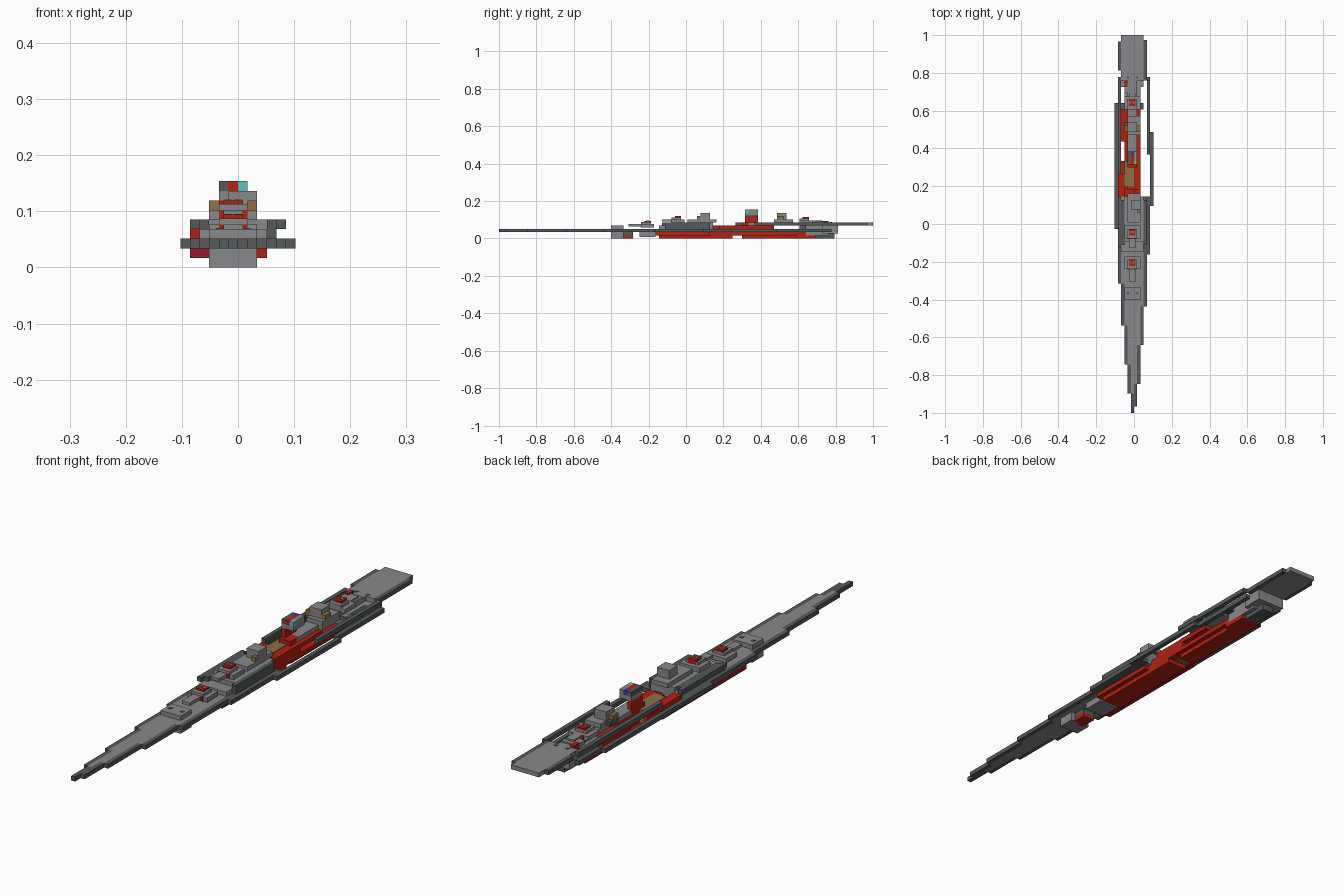
import bpy, bmesh
from mathutils import Matrix

if "Cube" in bpy.data.objects:
    bpy.data.objects.remove(bpy.data.objects["Cube"])

CELL = 2 / 117      # one building block
BOW = -1.0          # y of the bow tip


def paint(name, *rgb):
    m = bpy.data.materials.new(name)
    m.use_nodes = True
    col = (*rgb, 1)
    m.diffuse_color = col
    m.node_tree.nodes["Principled BSDF"].inputs["Base Color"].default_value = col
    return m


gray = paint("deck gray", .25, .25, .26)
dark = paint("dark hull gray", .09, .1, .1)
red = paint("hull red", .45, .015, .005)
crimson = paint("crimson", .33, .01, .025)
brown = paint("wood brown", .27, .16, .06)
cyan = paint("cyan lamp", .12, .53, .5)
blue = paint("blue lamp", .03, .04, .4)


def block(name, mat, x, y, z):
    """Box from cell ranges: x across, y counted from the bow, z up."""
    lo = [x[0] * CELL, BOW + y[0] * CELL, z[0] * CELL]
    hi = [x[1] * CELL, BOW + y[1] * CELL, z[1] * CELL]
    size = [b - a for a, b in zip(lo, hi)]
    mid = [(a + b) / 2 for a, b in zip(lo, hi)]
    bm = bmesh.new()
    bmesh.ops.create_cube(bm, size=1, matrix=Matrix.Translation(mid) @ Matrix.Diagonal((*size, 1)))
    me = bpy.data.meshes.new(name)
    bm.to_mesh(me)
    bm.free()
    me.materials.append(mat)
    ob = bpy.data.objects.new(name, me)
    bpy.context.collection.objects.link(ob)
    return ob


# Stepped foredeck with a dark rim on each side
left_steps = [(0, -1), (6, -2), (15, -3), (27, -4), (40, -5), (57, -6), (67, -6), (96, -5), (104, None)]
right_steps = [(0, 0), (2, 1), (9, 2), (21, 3), (33, 4), (49, 5), (64, 6), (67, 6), (87, 5), (104, None)]


def rim(name, steps, sign, inner_limit):
    for (y0, edge), (y1, _) in zip(steps, steps[1:]):
        inner = edge - sign
        if y0 < 67:
            inner = min(inner, inner_limit) if sign > 0 else max(inner, inner_limit)
        if y0 < 67 and abs(edge) > 5:
            inner = inner_limit
        block(name, dark, sorted((inner, edge)), (y0, y1), (2, 3))


rim("left_rim", right_steps, 1, 3)
rim("right_rim", left_steps, -1, -4)


def edge_at(steps, y):
    return [e for s, e in steps if s <= y and e is not None][-1]


cuts = sorted({s for s, e in left_steps + right_steps if s <= 67})
for y0, y1 in zip(cuts, cuts[1:]):
    a = max(edge_at(left_steps, y0) + 1, -4)
    b = min(edge_at(right_steps, y0) - 1, 3)
    if b > a:
        block("foredeck", gray, (a, b), (y0, y1), (2, 3))

# Raised stern deck and upper rims
block("stern_deck", gray, (-4, 3), (103, 117), (4, 5))
block("stern_rim", dark, (-5, -4), (106, 115), (4, 5))
block("stern_rim", dark, (3, 4), (103, 115.5), (4, 5))
block("upper_rim", dark, (-5, -4), (74, 104), (4, 5))
block("upper_rim", dark, (-5, -4), (51, 67), (4, 5))
block("upper_rim", dark, (4, 5), (80, 103), (4, 5))

# Lower hull
block("keel", red, (-3, 2), (50, 73), (0, 1))
block("keel", red, (-3, 1), (76, 94), (0, 1))
block("hull", red, (-3, 3), (49, 66), (1, 2))
block("hull_shelf", crimson, (-5, -3), (44, 74), (1, 2))
for x in ((-4, -3), (0, 2)):
    block("hull_wall", red, x, (66, 78), (1, 3))
block("hull_aft", red, (-2, 2), (78, 96), (1, 2))
block("hull_strip", red, (-4, -2), (84, 94), (1, 3))
block("red_side", red, (-5, -3), (67, 74), (3, 4))
block("red_gallery", red, (-2, 2), (69, 86), (3, 4))
block("wood_floor", brown, (-3, 0), (70, 78), (1, 4.1))

# Aft hull blocks
block("aft_base", gray, (-3, 2), (94, 103), (1, 4))
block("aft_box", gray, (-4, 3), (101, 106), (1.5, 4))
block("aft_keel", dark, (-2, 1), (97, 105), (0, 2))
block("aft_keel_red", red, (-3, 2), (93, 99), (0, 1))
block("aft_bridge", dark, (-4, 3), (94, 96), (3, 4))

# Bow blocks above and below the deck
block("bow_locker", gray, (-3, 2), (35, 39), (3, 4))
for x in (-2.3, .6):
    block("bow_hatch", dark, (x, x + .7), (36.7, 37.4), (4, 4.1))
    block("stern_hatch", dark, (x, x + .7), (103.5, 104.2), (5, 5.1))
block("bow_well", gray, (-3, 2), (35, 39), (0, 2))
block("bow_well_side", dark, (-2, 1), (39, 42), (1, 2))
block("bow_well_red", red, (-2, 1), (38, 42), (0, 1))
block("turret_well", gray, (-3, 2), (44, 49), (.5, 2))

# Forward superstructure in stacked tiers
block("tier", gray, (-4, 3), (50, 67), (3, 4))
block("tier_side", dark, (3, 4), (52, 66), (3, 5))
block("tier_side", dark, (-4, -3), (52, 66), (4, 5))
block("second_tier", gray, (-3, 3), (53, 67), (4, 5))
block("third_tier", gray, (-2, 2), (59, 68), (5, 6))
block("bridge_tower", gray, (-1, 2), (63, 66), (5, 8))
block("bridge_wing", brown, (1, 2), (62, 63), (6, 7))

# Middle spine, lamp mast and aft tower
block("spine", gray, (-2, 1), (78, 103), (4, 5))
block("mast_post", red, (-2, -1), (77, 81), (4, 7))
block("mast_step", red, (-2, 1), (76, 79), (4, 5))
block("mast_body", gray, (-2, 1), (77, 81), (7, 8))
block("mast_cap", dark, (-2, -1), (77, 81), (8, 9))
block("mast_cap", red, (-1, 0), (77, 80), (8, 9))
block("mast_cap", gray, (0, 1), (78, 81), (8, 9))
block("mast_lamp", cyan, (0, 1), (77, 78), (8, 9))
block("mast_lamp_back", blue, (-1, 0), (80, 81), (8, 9))
block("aft_tower", gray, (-2, 1), (87, 90), (5, 8))
block("tower_wood", brown, (-3, 2), (87, 89), (6, 7))
block("tower_wing", dark, (-3, -2), (87, 90), (5, 6))
block("tower_foot", gray, (-2, 2), (86, 92), (4, 6))


# Gun turrets: gray house, red core with gray crosses, two barrels
def turret(y, z, way, barrel):
    block("turret_base", gray, (-3, 2), (y - 2, y + 2), (z, z + 1))
    block("turret_house", gray, (-2, 1), (y - 2, y + 1), (z + 1, z + 1.6))
    block("turret_core", red, (-1.5, .5), (y - 1, y + 1), (z + 1, z + 2))
    block("turret_front", red, (-2, 1), sorted((y + way * 2, y + way * 2.1)), (z, z + 1))
    for x in (-1, 0):
        block("cross_bar", gray, (x - .4, x + .4), (y - .1, y + .1), (z + 2, z + 2.1))
        block("cross_bar", gray, (x - .1, x + .1), (y - .4, y + .4), (z + 2, z + 2.1))
        block("cross_bar", gray, (x - .4, x + .4), sorted((y + way * 2.1, y + way * 2.2)), (z + .4, z + .6))
        block("cross_bar", gray, (x - .1, x + .1), sorted((y + way * 2.1, y + way * 2.2)), (z + .1, z + .9))
    block("barrels", gray, (-1.5, .5), sorted((y + way * 2, y + way * barrel)), (z + .3, z + 1))


turret(46.5, 3.5, -1, 6)
turret(56, 5, -1, 5)
turret(96, 4.7, 1, 5)
block("side_gun", red, (-3, -2), (101, 103), (4, 5.5))
block("side_gun_mount", gray, (-3, 1), (99, 102), (4.5, 5.3))
